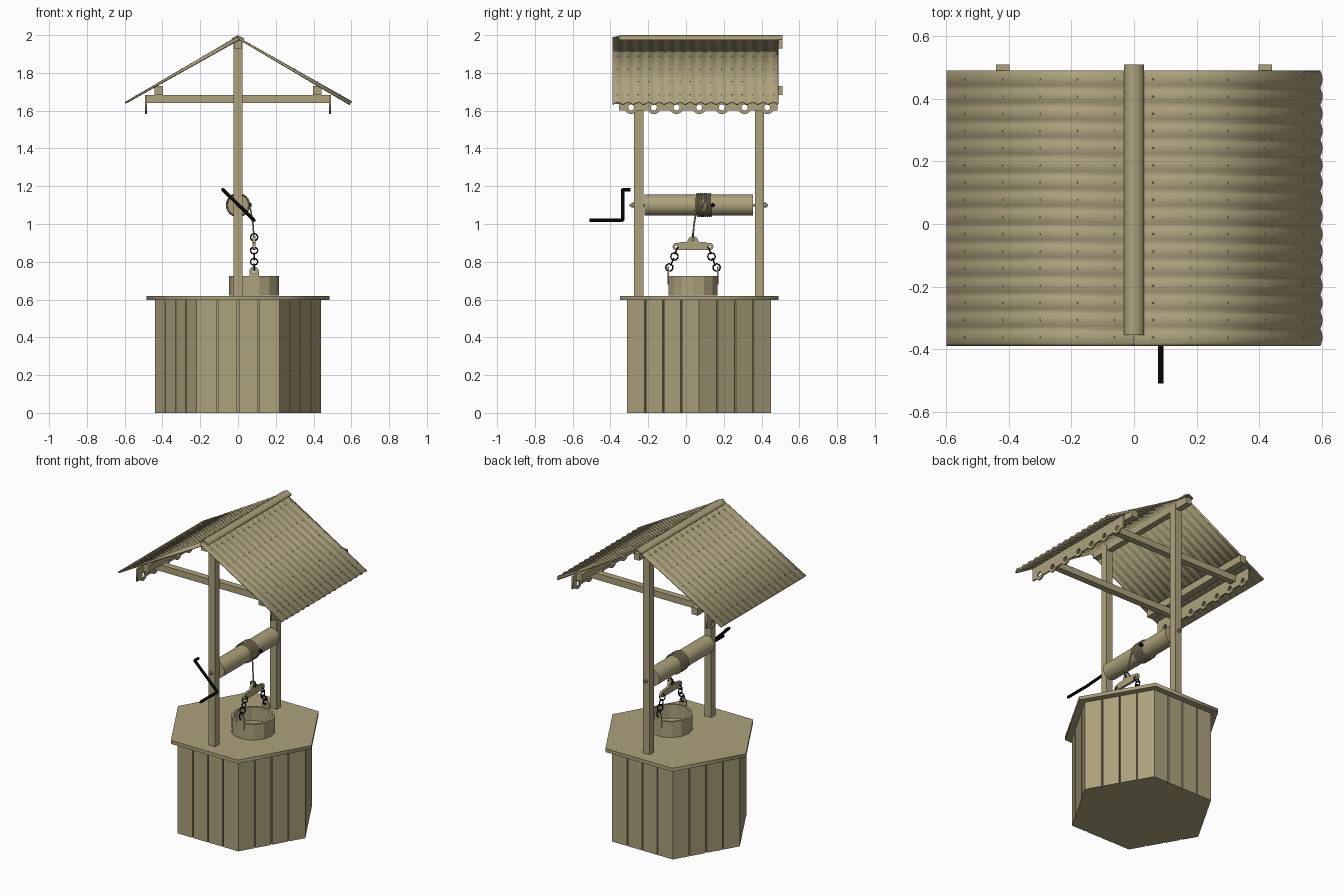
import bpy, bmesh, math
from mathutils import Matrix, Vector

cube = bpy.data.objects.get("Cube")
if cube:
    bpy.data.objects.remove(cube)


def material(name, rgb):
    m = bpy.data.materials.new(name)
    m.use_nodes = True
    m.diffuse_color = (*rgb, 1)
    m.node_tree.nodes["Principled BSDF"].inputs["Base Color"].default_value = (*rgb, 1)
    return m


WOOD = material("weathered wood", (0.42, 0.36, 0.205))
IRON = material("black iron", (0.004, 0.004, 0.004))


def add_mesh(name, mesh, mat=WOOD):
    mesh.materials.clear()
    mesh.materials.append(mat)
    ob = bpy.data.objects.new(name, mesh)
    bpy.context.collection.objects.link(ob)
    return ob


def finish(name, bm, mat=WOOD):
    bmesh.ops.recalc_face_normals(bm, faces=bm.faces)
    mesh = bpy.data.meshes.new(name)
    bm.to_mesh(mesh)
    bm.free()
    return add_mesh(name, mesh, mat)


def smooth(ob):
    bpy.ops.object.select_all(action='DESELECT')
    ob.select_set(True)
    bpy.context.view_layer.objects.active = ob
    bpy.ops.object.shade_smooth_by_angle(angle=math.radians(35))


def box_into(bm, lo, hi, matrix=Matrix()):
    lo, hi = Vector(lo), Vector(hi)
    m = matrix @ Matrix.Translation((lo + hi) / 2) @ Matrix.Diagonal((*(hi - lo), 1))
    bmesh.ops.create_cube(bm, size=1, matrix=m)


def box(name, lo, hi, mat=WOOD):
    bm = bmesh.new()
    box_into(bm, lo, hi)
    return finish(name, bm, mat)


def cylinder(name, a, b, r, sides, mat=WOOD):
    a, b = Vector(a), Vector(b)
    bm = bmesh.new()
    m = Matrix.Translation((a + b) / 2) @ (b - a).to_track_quat('Z', 'Y').to_matrix().to_4x4()
    bmesh.ops.create_cone(bm, cap_ends=True, segments=sides, radius1=r, radius2=r,
                          depth=(b - a).length, matrix=m)
    return finish(name, bm, mat)


def curve_mesh(name, splines, mat, matrix=Matrix(), **settings):
    cu = bpy.data.curves.new(name, 'CURVE')
    for key, value in settings.items():
        setattr(cu, key, value)
    closed = cu.dimensions == '2D'
    for pts in splines:
        sp = cu.splines.new('POLY')
        sp.points.add(len(pts) - 1)
        for p, co in zip(sp.points, pts):
            p.co = (*co, 0, 1) if len(co) == 2 else (*co, 1)
        sp.use_cyclic_u = closed
    tmp = bpy.data.objects.new(name + "_curve", cu)
    bpy.context.collection.objects.link(tmp)
    bpy.context.view_layer.update()
    mesh = bpy.data.meshes.new_from_object(tmp.evaluated_get(bpy.context.evaluated_depsgraph_get()))
    bpy.data.objects.remove(tmp)
    mesh.transform(matrix)
    return add_mesh(name, mesh, mat)


def plate(name, outlines, thick, matrix):
    return curve_mesh(name, outlines, WOOD, matrix, dimensions='2D', fill_mode='BOTH', extrude=thick / 2)


def arc(cx, cy, r, a0, a1, n):
    return [(cx + r * math.cos(math.radians(a0 + (a1 - a0) * i / n)),
             cy + r * math.sin(math.radians(a0 + (a1 - a0) * i / n))) for i in range(n + 1)]


def circle(cx, cy, r, n=14):
    return arc(cx, cy, r, 0, 360, n)[:-1]


SIDE = Matrix(((0, 0, 1, 0), (1, 0, 0, 0), (0, 1, 0, 0), (0, 0, 0, 1)))    # drawn in y and z
FACE = Matrix(((1, 0, 0, 0), (0, 0, -1, 0), (0, 1, 0, 0), (0, 0, 0, 1)))   # drawn in x and z
CY = 0.07                                                                   # well centre


# Six-sided well: core, wall planks and lid
def hexagon(name, r, z0, z1):
    return plate(name, [circle(0, CY, r, 6)], z1 - z0, Matrix.Translation((0, 0, (z0 + z1) / 2)))


hexagon("well_core", 0.425, 0, 0.6)
bm = bmesh.new()
apothem, width = 0.44 * math.cos(math.pi / 6), 0.11
for s in range(6):
    turn = Matrix.Translation((0, CY, 0)) @ Matrix.Rotation(s * math.pi / 3, 4, 'Z')
    for k in range(4):
        x = (k - 2) * width
        left, right = (0.004 if k else 0), (0.004 if k < 3 else 0)
        box_into(bm, (x + left, -apothem, 0), (x + width - right, -apothem + 0.025, 0.597), turn)
finish("wall_planks", bm)
hexagon("well_lid", 0.485, 0.597, 0.62)

# Posts and roof timbers
for label, y, inner in (("front", -0.25, 0.045), ("back", 0.388, -0.045)):
    box(label + "_post", (-0.024, y - 0.024, 0.62), (0.024, y + 0.024, 1.975))
    box(label + "_tie_beam", (-0.49, y + inner - 0.021, 1.64), (0.49, y + inner + 0.021, 1.682))
box("ridge_beam", (-0.02, -0.355, 1.93), (0.02, 0.51, 1.972))
for label, s in (("left", 1), ("right", -1)):
    box(label + "_purlin", (s * 0.42 - 0.022, -0.355, 1.682), (s * 0.42 + 0.022, 0.51, 1.73))

# Scalloped valances with a round hole in each scallop
centres = [-0.29 + 0.12 * i for i in range(7)]
edge = [(0.485, 1.682), (-0.355, 1.682), (-0.355, 1.6)]
for c in centres:
    edge += arc(c, 1.618, 0.036, 210, 330, 8)
edge.append((0.485, 1.6))
holes = [circle(c, 1.617, 0.016) for c in centres]
for label, s in (("left", 1), ("right", -1)):
    plate(label + "_valance", [edge] + holes, 0.01, Matrix.Translation((s * 0.487, 0, 0)) @ SIDE)

# Roof panels of rounded boards that flatten toward one end
BOARDS, STEPS, Y0, Y1 = 16, 6, -0.39, 0.49
PITCH = math.atan2(0.345, 0.6)
for label, s, ends in (("left", 1, (0.0, 0.014)), ("right", -1, (0.014, 0.0))):
    bm = bmesh.new()
    rows = []
    for t, amp in zip((0, 1), ends):
        row = []
        for i in range(BOARDS * STEPS + 1):
            lift = amp * (abs(math.sin(math.pi * i / STEPS)) - 0.6)
            x = 0.6 * t + lift * math.sin(PITCH)
            row.append(bm.verts.new((s * x, Y0 + (Y1 - Y0) * i / (BOARDS * STEPS),
                                     1.99 - 0.345 * t + lift * math.cos(PITCH))))
        rows.append(row)
    for i in range(BOARDS * STEPS):
        q = [rows[0][i], rows[1][i], rows[1][i + 1], rows[0][i + 1]]
        bm.faces.new(q if s > 0 else q[::-1])
    mesh = bpy.data.meshes.new(label + "_roof_panel")
    bm.to_mesh(mesh)
    bm.free()
    panel = add_mesh(label + "_roof_panel", mesh)
    solid = panel.modifiers.new("thickness", 'SOLIDIFY')
    solid.thickness, solid.offset = 0.01, -1
    smooth(panel)

    # Nail heads along each board
    bm = bmesh.new()
    for b in range(BOARDS):
        y = Y0 + (Y1 - Y0) * (b + 0.5) / BOARDS
        for t in (0.1, 0.3, 0.5, 0.7, 0.9):
            lift = 0.4 * (ends[0] * (1 - t) + ends[1] * t) + 0.001
            m = Matrix.Translation((s * (0.6 * t + lift * math.sin(PITCH)), y,
                                    1.99 - 0.345 * t + lift * math.cos(PITCH)))
            bmesh.ops.create_cone(bm, cap_ends=True, segments=6, radius1=0.003, radius2=0.003,
                                  depth=0.003, matrix=m @ Matrix.Rotation(s * PITCH, 4, 'Y'))
    finish(label + "_roof_nails", bm)

# Ridge cap
cap = [(0, 2.0), (-0.032, 1.983), (-0.032, 1.974), (0, 1.99), (0.032, 1.974), (0.032, 1.983)]
plate("ridge_cap", [cap], 0.865, Matrix.Translation((0, 0.0775, 0)) @ FACE)

# Winding drum, axle ends and nuts
smooth(cylinder("drum", (0, -0.22, 1.1), (0, 0.355, 1.1), 0.055, 32))
cylinder("axle", (0, -0.3, 1.1), (0, 0.435, 1.1), 0.007, 12)
for label, y in (("front", -0.282), ("back", 0.42)):
    cylinder(label + "_nut", (0, y - 0.007, 1.1), (0, y + 0.007, 1.1), 0.013, 6)

# Rope wound on the drum and hanging to the hook
coil = [(0.06 * math.cos(a), 0.135 - 0.08 * i / 192, 1.1 - 0.06 * math.sin(a))
        for i in range(193) for a in [math.tau * i / 24]]
coil += [(0.068, 0.053, 1.07), (0.08, 0.042, 0.99), (0.084, 0.036, 0.935)]
smooth(curve_mesh("rope", [coil], WOOD, dimensions='3D', bevel_depth=0.0045, bevel_resolution=1))
cylinder("rope_staple", (0.05, 0.142, 1.1), (0.072, 0.142, 1.1), 0.011, 10, IRON)

# Crank: stub, slanted arm and handle
crank = [(-0.08, -0.295, 1.182), (-0.08, -0.335, 1.182), (0.085, -0.335, 1.02), (0.085, -0.51, 1.02)]
for label, a, b in zip(("stub", "arm", "handle"), crank, crank[1:]):
    cylinder("crank_" + label, a, b, 0.009, 8, IRON)

# Bucket made of flat staves, open at the top
BX, BY = 0.085, 0.037
bm = bmesh.new()
spin = [(0, 0.622), (0.132, 0.622), (0.132, 0.725), (0.118, 0.725), (0.118, 0.635), (0, 0.635)]
verts = [bm.verts.new((BX + r, BY, z)) for r, z in spin]
edges = [bm.edges.new(pair) for pair in zip(verts, verts[1:])]
bmesh.ops.spin(bm, geom=verts + edges, cent=(BX, BY, 0), axis=(0, 0, 1), angle=math.tau, steps=14)
bmesh.ops.remove_doubles(bm, verts=bm.verts, dist=0.0005)
finish("bucket", bm)

# Carved yoke above the bucket
yoke = ([(-0.085, 0.862), (0.085, 0.862)] + arc(0.088, 0.88, 0.02, -60, 110, 8)
        + [(0.06, 0.905), (0.035, 0.903)] + arc(0, 0.908, 0.028, 10, 170, 10)
        + [(-0.035, 0.903), (-0.06, 0.905)] + arc(-0.088, 0.88, 0.02, 70, 240, 8))
yoke_holes = [circle(x, z, 0.007, 10) for x, z in ((-0.088, 0.88), (0, 0.918), (0.088, 0.88))]
plate("yoke", [yoke] + yoke_holes, 0.016, Matrix.Translation((BX, BY, 0)) @ SIDE)


# Iron chain links, hook ring and bucket ears
def ring(name, y, z, facing):
    bpy.ops.mesh.primitive_torus_add(major_radius=0.019, minor_radius=0.0038, major_segments=20,
                                     minor_segments=8, location=(BX, y, z), rotation=facing)
    ob = bpy.context.object
    ob.name = name
    ob.data.materials.append(IRON)
    smooth(ob)


quarter = math.pi / 2
ring("hook_ring", BY, 0.93, (quarter, 0, 0))
for label, s in (("front", -1), ("back", 1)):
    links = ((0.088, 0.86, 0), (0.098, 0.828, 1), (0.11, 0.80, 0), (0.125, 0.77, 1))
    for n, (dy, z, side_on) in enumerate(links):
        facing = (0, quarter, 0) if side_on else (quarter + s * 0.4, 0, 0)
        ring(f"{label}_chain_link_{n + 1}", BY + s * dy, z, facing)
    ear = [(-0.025, 0.68), (0.025, 0.68), (0.025, 0.75)] + arc(0, 0.75, 0.025, 20, 160, 8) + [(-0.025, 0.75)]
    plate(label + "_bucket_ear", [ear, circle(0, 0.75, 0.009, 10)], 0.008,
          Matrix.Translation((BX, BY + s * 0.13, 0)) @ FACE)
